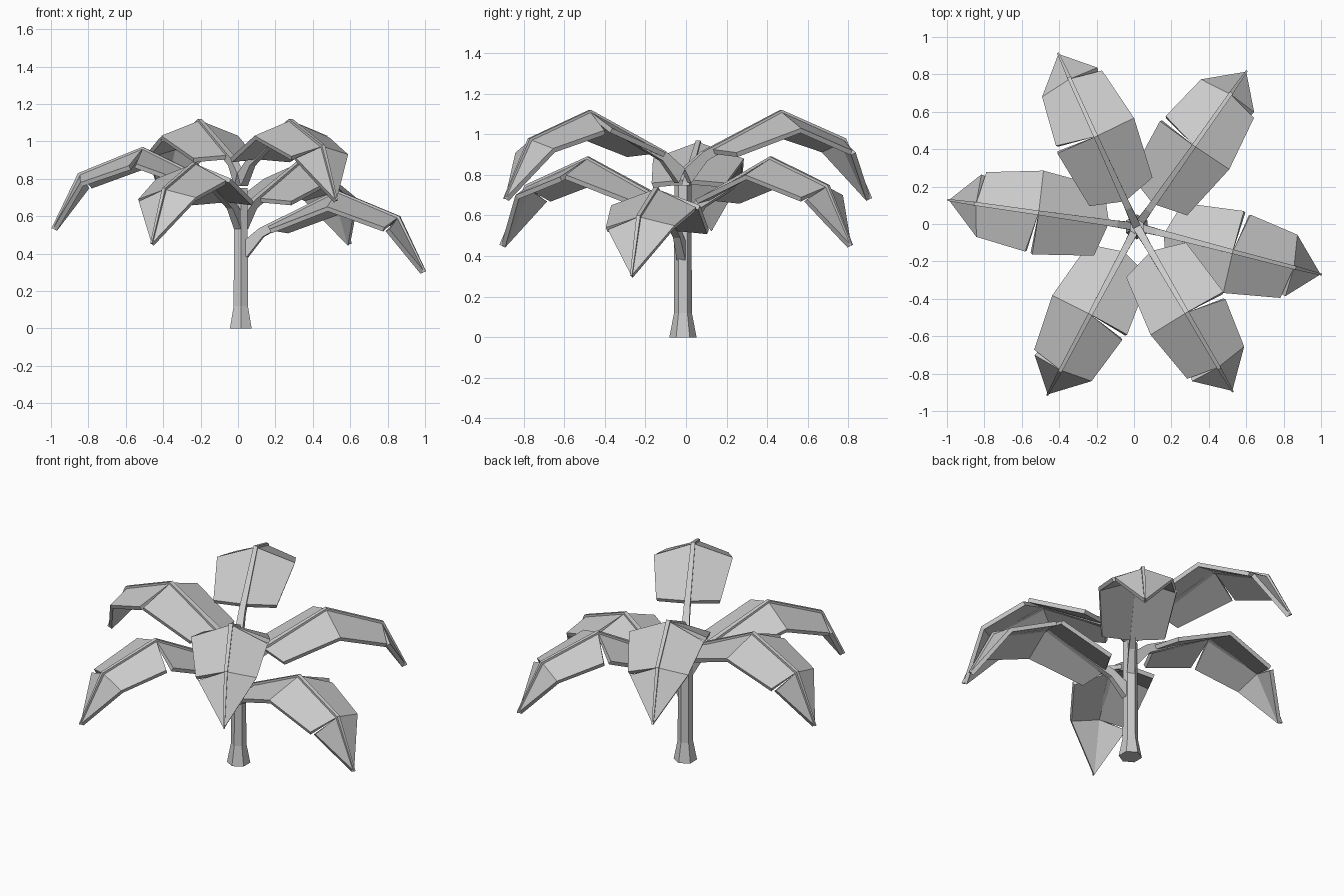
import bpy, bmesh
from math import radians, cos, sin, pi
from mathutils import Vector, Matrix

cube = bpy.data.objects.get("Cube")
if cube:
    bpy.data.objects.remove(cube, do_unlink=True)

grey = bpy.data.materials.new("plain_grey")
grey.use_nodes = True
COLOUR = (0.6, 0.6, 0.6, 1)
grey.diffuse_color = COLOUR
grey.node_tree.nodes["Principled BSDF"].inputs["Base Color"].default_value = COLOUR

CENTRE = Vector((0.015, -0.015, 0))


def make_object(name, bm, matrix):
    mesh = bpy.data.meshes.new(name)
    bm.to_mesh(mesh)
    bm.free()
    mesh.materials.append(grey)
    obj = bpy.data.objects.new(name, mesh)
    obj.matrix_world = matrix
    bpy.context.collection.objects.link(obj)
    return obj


def loft(rings):
    """Skin a list of closed rings and cap both ends."""
    bm = bmesh.new()
    loops = [[bm.verts.new(p) for p in ring] for ring in rings]
    n = len(loops[0])
    for a, b in zip(loops, loops[1:]):
        for i in range(n):
            j = (i + 1) % n
            bm.faces.new((a[i], a[j], b[j], b[i]))
    bm.faces.new(loops[0])
    bm.faces.new(loops[-1])
    bmesh.ops.recalc_face_normals(bm, faces=bm.faces[:])
    return bm


# Trunk: six sides with a flared foot
def hexagon(radius, z):
    return [(radius * sin(i * pi / 3), radius * cos(i * pi / 3), z) for i in range(6)]


make_object("trunk", loft([hexagon(0.067, 0), hexagon(0.044, 0.12), hexagon(0.042, 0.75)]),
            Matrix.Translation(CENTRE))

# Stem and midrib: (top r, top z, bottom r, bottom z, half width)
RIB = [
    (0.0, 0.15, 0.036, 0.08, 0.022),
    (0.105, 0.235, 0.125, 0.19, 0.018),
    (0.53, 0.44, 0.525, 0.40, 0.012),
    (0.878, 0.30, 0.855, 0.275, 0.010),
    (1.022, 0.005, 1.005, 0.0, 0.005),
]


def make_rib(name, matrix):
    rings = [[(tr, -w, tz), (tr, w, tz), (br, w, bz), (br, -w, bz)]
             for tr, tz, br, bz, w in RIB]
    make_object(name, loft(rings), matrix)


# Blade: panels hang from the rib, torn at the crown on one side, near the tip on the other
POINTS = {
    "start": (0.15, 0, 0.247), "crown": (0.53, 0, 0.432),
    "bend": (0.868, 0, 0.293), "tip": (1.015, 0, 0.003),
    "base_l": (0.205, 0.185, 0.23), "base_r": (0.205, -0.185, 0.23),
    "mid_l": (0.533, 0.225, 0.35), "mid_r": (0.536, -0.227, 0.35),
    "torn_l": (0.573, 0.215, 0.34),
    "end_l": (0.842, 0.174, 0.25), "end_r": (0.838, -0.176, 0.24),
    "torn_r": (0.862, -0.16, 0.23),
}
PANELS = [
    "start crown mid_l base_l", "crown bend end_l torn_l", "bend tip end_l",
    "start base_r mid_r crown", "crown mid_r end_r bend", "bend torn_r tip",
]


def make_blade(name, matrix):
    bm = bmesh.new()
    verts = {key: bm.verts.new(p) for key, p in POINTS.items()}
    for panel in PANELS:
        bm.faces.new([verts[key] for key in panel.split()])
    bm.normal_update()
    obj = make_object(name, bm, matrix)
    solid = obj.modifiers.new("thickness", 'SOLIDIFY')
    solid.thickness = 0.025
    solid.offset = -1


# Leaves: name, heading in degrees, tip height
LEAVES = [
    ("back_right", 114.4, 0.68), ("back_left", 54.8, 0.45), ("left", -14.5, 0.30),
    ("front_left", -59.8, 0.68), ("front_right", -118, 0.45), ("right", 171.9, 0.53),
]
for name, heading, height in LEAVES:
    matrix = Matrix.Translation(CENTRE + Vector((0, 0, height))) @ Matrix.Rotation(radians(heading), 4, 'Z')
    make_rib(name + "_leaf_rib", matrix)
    make_blade(name + "_leaf_blade", matrix)
